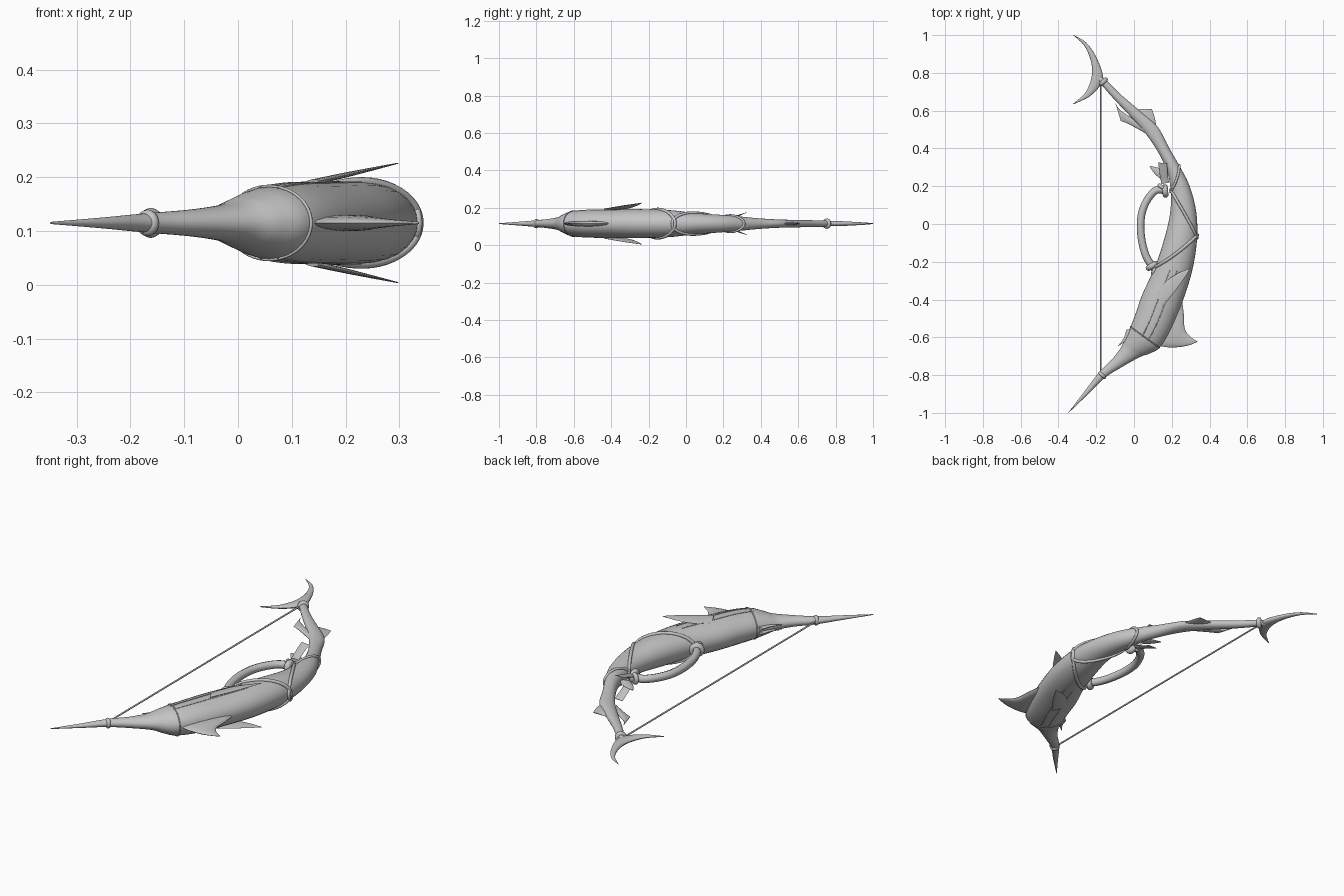
import bpy, bmesh, math
from mathutils import Vector

if "Cube" in bpy.data.objects:
    bpy.data.objects.remove(bpy.data.objects["Cube"])

ZC = 0.115  # height of the flat symmetry plane
grey = bpy.data.materials.new("stone_grey")
grey.diffuse_color = (0.55, 0.55, 0.55, 1)
grey.use_nodes = True
grey.node_tree.nodes["Principled BSDF"].inputs["Base Color"].default_value = grey.diffuse_color


def spline(rows, s):
    """Smooth interpolation of rows of numbers at parameter s."""
    n = len(rows) - 1
    i = min(int(s), n - 1)
    t = s - i
    p = [rows[max(0, min(n, i + k))] for k in (-1, 0, 1, 2)]
    return [0.5 * (2 * b + (c - a) * t + (2 * a - 5 * b + 4 * c - d) * t * t
                   + (3 * b - a - 3 * c + d) * t ** 3) for a, b, c, d in zip(*p)]


def surface(rows, s, a, grow=0.0):
    """Point on an oval loft: rows hold left xy, right xy, half height."""
    lx, ly, rx, ry, h = spline(rows, s)
    l, r = Vector((lx, ly, ZC)), Vector((rx, ry, ZC))
    half = (r - l) / 2
    if grow:
        half += half.normalized() * grow
    return (l + r) / 2 + half * math.cos(a) + Vector((0, 0, (abs(h) + grow) * math.sin(a)))


def finish(ob, angle=40):
    ob.data.materials.append(grey)
    bpy.ops.object.select_all(action='DESELECT')
    ob.select_set(True)
    bpy.context.view_layer.objects.active = ob
    bpy.ops.object.shade_smooth_by_angle(angle=math.radians(angle))
    return ob


def loft(name, rows, steps=4, sides=16, lift=lambda x, y: 0.0):
    bm = bmesh.new()
    rings = []
    for k in range((len(rows) - 1) * steps + 1):
        ring = []
        for j in range(sides):
            p = surface(rows, k / steps, 2 * math.pi * j / sides)
            p.z += lift(p.x, p.y)
            ring.append(bm.verts.new(p))
        rings.append(ring)
    for a, b in zip(rings, rings[1:]):
        for j in range(sides):
            bm.faces.new((a[j], a[(j + 1) % sides], b[(j + 1) % sides], b[j]))
    bm.faces.new(rings[0][::-1])
    bm.faces.new(rings[-1])
    bmesh.ops.recalc_face_normals(bm, faces=bm.faces)
    me = bpy.data.meshes.new(name)
    bm.to_mesh(me)
    bm.free()
    ob = bpy.data.objects.new(name, me)
    bpy.context.collection.objects.link(ob)
    return finish(ob)


def tube(name, pts, radius, closed=False):
    cu = bpy.data.curves.new(name, 'CURVE')
    cu.dimensions = '3D'
    cu.bevel_depth = radius
    cu.bevel_resolution = 2
    cu.use_fill_caps = True
    sp = cu.splines.new('POLY')
    sp.points.add(len(pts) - 1)
    for q, p in zip(sp.points, pts):
        q.co = (*p, 1)
    sp.use_cyclic_u = closed
    ob = bpy.data.objects.new(name, cu)
    bpy.context.collection.objects.link(ob)
    bpy.ops.object.select_all(action='DESELECT')
    ob.select_set(True)
    bpy.context.view_layer.objects.active = ob
    bpy.ops.object.convert(target='MESH')
    return finish(bpy.context.object, 50)


def ring(name, xy, direction, major, minor):
    bpy.ops.mesh.primitive_torus_add(major_segments=20, minor_segments=10,
                                     major_radius=major, minor_radius=minor,
                                     location=(*xy, ZC))
    ob = bpy.context.object
    ob.name = name
    ob.rotation_euler = Vector((*direction, 0)).to_track_quat('Z', 'Y').to_euler()
    return finish(ob)


# Curved fish body from bill tip to tail stem
BODY = [(-.349, -1, -.347, -1, .002), (-.262, -.886, -.244, -.902, .010),
        (-.185, -.785, -.155, -.815, .018), (-.115, -.715, -.06, -.755, .025),
        (-.07, -.655, .03, -.705, .035), (-.05, -.615, .085, -.685, .050),
        (-.025, -.56, .135, -.655, .066), (.01, -.47, .19, -.57, .074),
        (.045, -.37, .25, -.43, .076), (.11, -.23, .305, -.26, .077),
        (.16, -.08, .333, -.09, .072), (.19, .05, .33, .06, .056),
        (.195, .17, .295, .20, .047), (.175, .28, .245, .30, .038),
        (.125, .385, .185, .405, .028), (.06, .48, .125, .515, .022),
        (-.015, .565, .03, .60, .020), (-.105, .66, -.075, .69, .018),
        (-.175, .74, -.15, .765, .016), (-.205, .775, -.19, .79, .012)]
loft("fish_body", BODY, steps=5, sides=28)

# Fins lying in the symmetry plane
loft("dorsal_fin", [(.11, -.64, .24, -.30, .014), (.17, -.652, .263, -.47, .015),
                    (.235, -.652, .268, -.55, .011), (.29, -.642, .293, -.592, .006),
                    (.336, -.624, .336, -.622, .002)])
loft("tail_fin", [(-.322, .999, -.32, 1, .002), (-.268, .95, -.255, .962, .006),
                  (-.235, .885, -.203, .89, .010), (-.222, .82, -.165, .79, .014),
                  (-.23, .755, -.178, .735, .012), (-.262, .69, -.235, .675, .007),
                  (-.322, .637, -.32, .634, .002)])
loft("rear_inner_fin", [(-.01, .56, .08, .47, .010), (-.075, .605, -.03, .53, .008),
                        (-.10, .645, -.07, .545, .002)])
loft("rear_outer_fin", [(.0, .59, .11, .49, .010), (.02, .607, .115, .54, .007),
                        (.05, .608, .095, .608, .002)])
loft("belly_fin", [(.14, .24, .19, .26, .010), (.11, .265, .15, .29, .006),
                   (.083, .303, .09, .307, .002)])

# Paired fins above and below the plane
for s, side in ((1, "upper"), (-1, "lower")):
    loft(side + "_pectoral_fin",
         [(.12, -.38, .15, -.44, .006), (.17, -.305, .215, -.36, .005),
          (.235, -.26, .265, -.29, .003), (.296, -.235, .298, -.237, .001)],
         lift=lambda x, y: s * (.071 + .225 * (x - .12)))
    loft(side + "_stabiliser_fin",
         [(.145, .21, .185, .22, .008), (.135, .27, .178, .27, .005),
          (.128, .325, .175, .322, .001)],
         lift=lambda x, y: s * (.02 + .38 * max(0, y - .22)))
    loft(side + "_pelvic_fin",
         [(-.04, -.56, .01, -.55, .008), (-.055, -.605, -.02, -.60, .005),
          (-.086, -.647, -.083, -.647, .001)],
         lift=lambda x, y: s * .012)

# Cords wrapped obliquely round the body, from inner to outer station
for name, s0, s1, r in (("front_cord", 9.0, 10.2, .009), ("long_cord", 12.1, 10.1, .008),
                        ("rear_cord", 12.0, 13.1, .007), ("gill_ridge", 6.2, 6.0, .003)):
    pts = []
    for k in range(48):
        a = 2 * math.pi * k / 48
        pts.append(surface(BODY, s0 + (s1 - s0) * (1 + math.cos(a)) / 2, a, .001))
    tube(name, pts, r, closed=True)

# Side creases along the flanks
for s, side in ((1, "upper"), (-1, "lower")):
    for n, ang in (("outer", 1.35), ("inner", 1.75)):
        tube(f"{side}_{n}_crease",
             [surface(BODY, 6.0 + k * .25, s * ang) for k in range(13)], .002)

# Curved hand grip with knots at both ends
GRIP = [(.175, .175), (.12, .18), (.075, .135), (.045, .07), (.035, 0),
        (.04, -.08), (.06, -.16), (.09, -.215), (.125, -.25)]
tube("hand_grip", [(*spline(GRIP, k / 4), ZC) for k in range(33)], .020)
ring("upper_knot", (.165, .175), (.9, .1), .020, .016)
ring("upper_knot_wrap", (.15, .195), (.5, .9), .018, .011)
ring("lower_knot", (.095, -.222), (.5, -.8), .020, .016)
ring("lower_knot_wrap", (.108, -.245), (.9, -.4), .018, .012)

# Bowstring and the collars that hold it
tube("bowstring", [(-.175, -.80, ZC), (-.175, .755, ZC)], .004)
ring("bill_collar", (-.168, -.80), (.18, .2), .015, .010)
ring("tail_collar", (-.162, .753), (-.75, .75), .016, .012)
